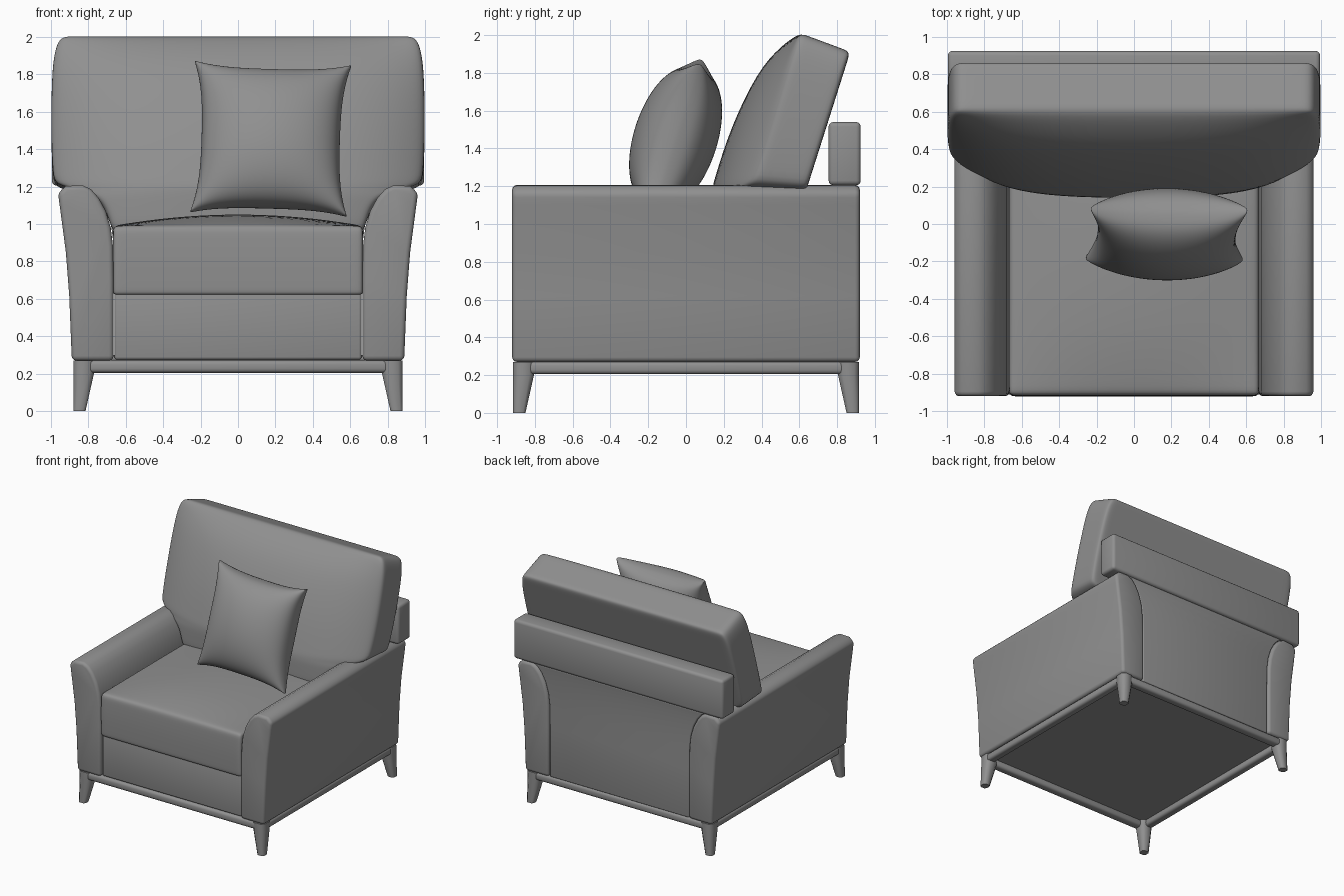
import bpy, bmesh, math

if "Cube" in bpy.data.objects:
    bpy.data.objects.remove(bpy.data.objects["Cube"])

TILT = math.radians(18)
grey = bpy.data.materials.new("dark_grey_fabric")
grey.diffuse_color = (.28, .28, .28, 1)
grey.use_nodes = True
grey.node_tree.nodes["Principled BSDF"].inputs["Base Color"].default_value = grey.diffuse_color


def finish(name, bm, bevel=0.0, subsurf=0, segments=3):
    """Turn a bmesh into a named, rounded, smooth object."""
    bmesh.ops.recalc_face_normals(bm, faces=bm.faces)
    me = bpy.data.meshes.new(name)
    bm.to_mesh(me)
    bm.free()
    me.materials.append(grey)
    ob = bpy.data.objects.new(name, me)
    bpy.context.collection.objects.link(ob)
    bpy.ops.object.select_all(action='DESELECT')
    ob.select_set(True)
    bpy.context.view_layer.objects.active = ob
    if bevel:
        m = ob.modifiers.new("round", 'BEVEL')
        m.width, m.segments = bevel, segments
        m.limit_method, m.angle_limit = 'ANGLE', math.radians(40)
        bpy.ops.object.modifier_apply(modifier=m.name)
    if subsurf:
        m = ob.modifiers.new("soft", 'SUBSURF')
        m.levels = m.render_levels = subsurf
        bpy.ops.object.modifier_apply(modifier=m.name)
    bpy.ops.object.shade_smooth_by_angle(angle=math.radians(50))
    return ob


def loft(name, rings, bevel):
    """Skin a closed solid through rings of equal length."""
    bm = bmesh.new()
    vs = [[bm.verts.new(p) for p in r] for r in rings]
    n = len(vs[0])
    for a, b in zip(vs, vs[1:]):
        for i in range(n):
            bm.faces.new((a[i], a[(i + 1) % n], b[(i + 1) % n], b[i]))
    bm.faces.new(vs[0])
    bm.faces.new(vs[-1])
    return finish(name, bm, bevel)


def extrude_y(name, profile, y0, y1, bevel):
    return loft(name, [[(x, y, z) for x, z in profile] for y in (y0, y1)], bevel)


def box(name, x0, x1, y0, y1, z0, z1, bevel):
    return extrude_y(name, [(x0, z0), (x1, z0), (x1, z1), (x0, z1)], y0, y1, bevel)


def soft_box(name, us, vs, ws, warp, level=2):
    """Surface of a gridded box, warped and subdivided into a cushion."""
    axes, bm, verts = (us, vs, ws), bmesh.new(), {}

    def vert(idx):
        if idx not in verts:
            verts[idx] = bm.verts.new(warp(*(axes[k][idx[k]] for k in range(3))))
        return verts[idx]

    for ax in range(3):
        p, q = [k for k in range(3) if k != ax]
        for end in (0, len(axes[ax]) - 1):
            for i in range(len(axes[p]) - 1):
                for j in range(len(axes[q]) - 1):
                    quad = []
                    for di, dj in ((0, 0), (1, 0), (1, 1), (0, 1)):
                        idx = [end] * 3
                        idx[p], idx[q] = i + di, j + dj
                        quad.append(vert(tuple(idx)))
                    bm.faces.new(quad)
    return finish(name, bm, subsurf=level)


def lerp_table(table, t):
    for (a, fa), (b, fb) in zip(table, table[1:]):
        if t <= b:
            return fa + (fb - fa) * (t - a) / (b - a)
    return table[-1][1]


# Tapered eight-sided legs, outer faces almost straight
for sx, nx in ((-1, "left"), (1, "right")):
    for sy, ny in ((-1, "front"), (1, "back")):
        rings = []
        for z, size in ((0, .065), (.2, .11), (.27, .112)):
            h, c = size / 2, size * .22
            pts = [(h, c - h), (h, h - c), (h - c, h), (c - h, h),
                   (-h, h - c), (-h, c - h), (c - h, -h), (h - c, -h)]
            rings.append([(sx * (.88 - h + x), sy * (.915 - h + y), z) for x, y in pts])
        loft(f"{ny}_{nx}_leg", rings, 0)

# Base rails and underside board
for s, n in ((-1, "left"), (1, "right")):
    box(n + "_rail", *sorted((s * .80, s * .875)), -.84, .84, .205, .272, .022)
for s, n in ((-1, "front"), (1, "back")):
    box(n + "_rail", -.82, .82, *sorted((s * .835, s * .91)), .205, .272, .022)
box("underside_board", -.83, .83, -.86, .86, .258, .30, 0)

# Flared arms
inner = [(.665, .27), (.665, .7), (.668, .88), (.68, .98), (.707, 1.07),
         (.745, 1.14), (.785, 1.185), (.83, 1.207)]
outer = [(.92, 1.203), (.962, 1.165), (.953, 1.10), (.92, .85), (.902, .62), (.888, .27)]
for s, n in ((-1, "left"), (1, "right")):
    extrude_y(n + "_arm", [(s * x, z) for x, z in inner + outer], -.92, .92, .025)

# Seat base with front panel
box("seat_base", -.66, .66, -.90, .80, .275, .64, .015)

# Back panel following the arm curve, and the overhanging top bar
half = [(x - .004, z) for x, z in inner]
extrude_y("back_panel", half + [(-x, z) for x, z in reversed(half)], .74, .905, .01)
box("back_bar", -.995, .995, .755, .925, 1.205, 1.54, .025)

# Seat cushion, gently crowned
ends = [-1, -.93, -.6, -.2, .2, .6, .93, 1]


def seat_warp(u, v, w):
    crown = .065 * (1 - u * u) * (1 - abs(v) ** 3) * (w + 1) / 2
    return (.668 * u, -.205 + .71 * v - .008 * (1 - w * w), .805 + .185 * w + crown)


soft_box("seat_cushion", ends, ends, [-1, -.85, 0, .7, 1], seat_warp)

# Leaning back cushion with side wings above the arms
widths = [(-.05, .67), (.06, .70), (.12, .735), (.17, .80), (.205, .975),
          (.26, .99), (.5, 1.0), (.8, .995), (.93, .98), (1, .95)]


def back_warp(u, v, w):
    x = u * lerp_table(widths, w)
    k = (v + 1) / 2
    crown = .22 * (1 - min(1, abs(x)) ** 3.5) * (1 - max(w, 0) ** 6)
    front, rear = .30 + .30 * max(w, .2) - crown, .58 + .29 * w
    return (x, front + (rear - front) * k, 1 + w * (1.012 - .1 * k))


soft_box("back_cushion", [-1, -.92, -.8, -.6, -.3, 0, .3, .6, .8, .92, 1],
         [-1, -.7, .7, 1], [t for t, _ in widths], back_warp)

# Throw pillow with pinched corners
steps = [math.sin(math.pi / 2 * i / 7) for i in range(-7, 8)]


def pillow_warp(u, v, w):
    x = .42 * u * (1 - .12 * (1 - abs(w) ** 3))
    h = .425 * w * (1 - .10 * (1 - abs(u) ** 3))
    d = v * (.012 + .212 * ((1 - u * u) * (1 - w * w)) ** .43)
    x, h = x + .03 * h, h - .03 * x
    return (.175 + x, -.055 + h * math.sin(TILT) + d * math.cos(TILT),
            1.455 + h * math.cos(TILT) - d * math.sin(TILT))


soft_box("throw_pillow", steps, [-1, 1], steps, pillow_warp)
